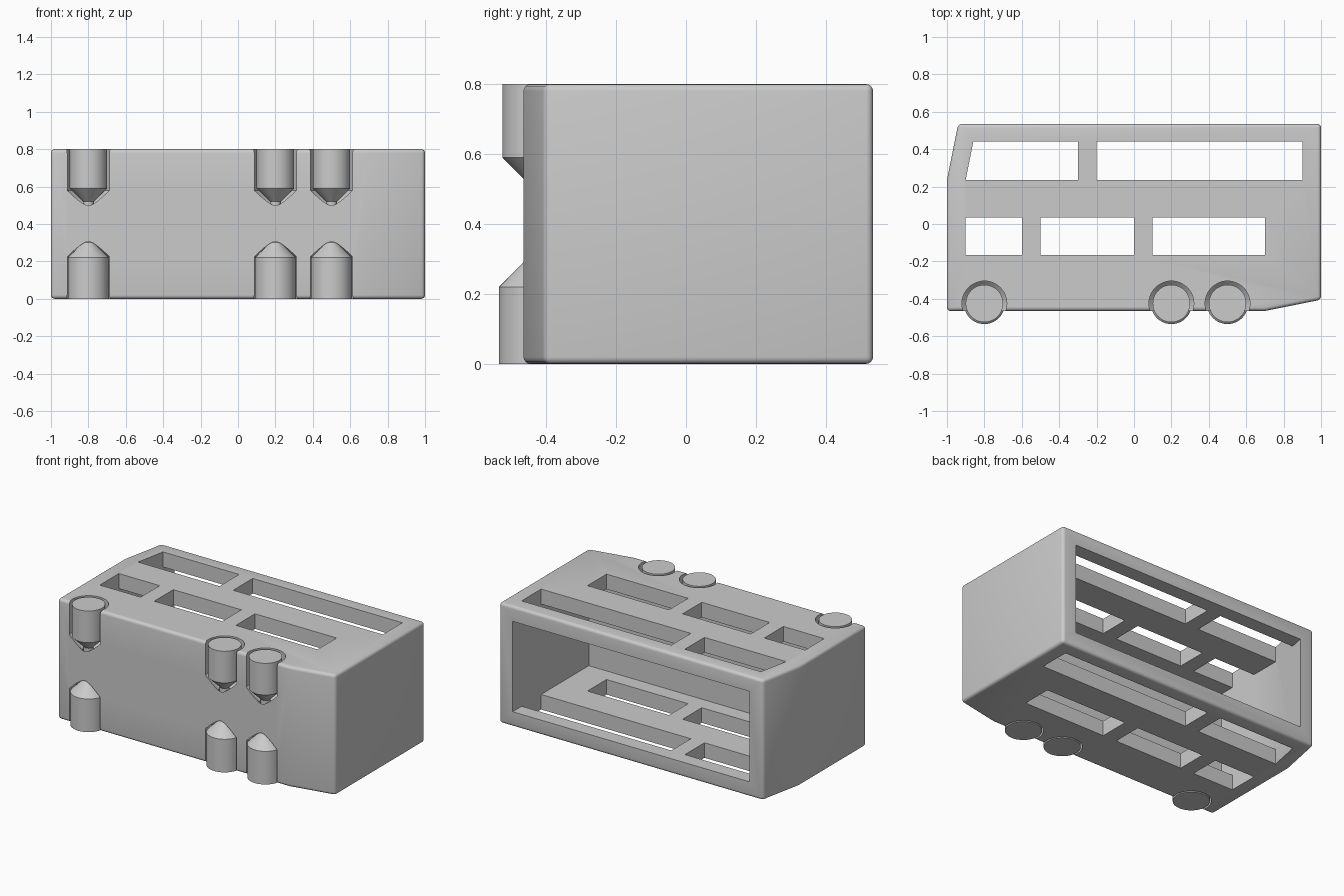
import bpy, bmesh, math

default = bpy.data.objects.get("Cube")
if default:
    bpy.data.objects.remove(default, do_unlink=True)

grey = bpy.data.materials.new("plain grey")
grey.use_nodes = True
COLOUR = (0.6, 0.6, 0.6, 1)
grey.diffuse_color = COLOUR
grey.node_tree.nodes["Principled BSDF"].inputs["Base Color"].default_value = COLOUR


def finish(name, bm):
    bmesh.ops.recalc_face_normals(bm, faces=bm.faces)
    mesh = bpy.data.meshes.new(name)
    bm.to_mesh(mesh)
    bm.free()
    mesh.materials.append(grey)
    obj = bpy.data.objects.new(name, mesh)
    bpy.context.collection.objects.link(obj)
    return obj


def prism(name, outline, low, high):
    """Extrude an xy outline from low to high in z."""
    bm = bmesh.new()
    face = bm.faces.new([bm.verts.new((x, y, low)) for x, y in outline])
    top = bmesh.ops.extrude_face_region(bm, geom=[face])["geom"]
    verts = [v for v in top if isinstance(v, bmesh.types.BMVert)]
    bmesh.ops.translate(bm, verts=verts, vec=(0, 0, high - low))
    return finish(name, bm)


def lathe(name, x, y, profile, sides=48):
    """Turn a (radius, z) profile around an upright axis, with flat caps."""
    bm = bmesh.new()
    rings = []
    for r, z in profile:
        rings.append([bm.verts.new((x + r * math.cos(a), y + r * math.sin(a), z))
                      for a in (math.tau * i / sides for i in range(sides))])
    for lower, upper in zip(rings, rings[1:]):
        for i in range(sides):
            j = (i + 1) % sides
            bm.faces.new((lower[i], lower[j], upper[j], upper[i]))
    bm.faces.new(rings[0])
    bm.faces.new(rings[-1])
    return finish(name, bm)


def activate(obj):
    bpy.ops.object.select_all(action="DESELECT")
    obj.select_set(True)
    bpy.context.view_layer.objects.active = obj


def smooth(obj, degrees):
    activate(obj)
    bpy.ops.object.shade_smooth_by_angle(angle=math.radians(degrees))


def cut(target, cutter):
    cutter.hide_render = True
    activate(target)
    mod = target.modifiers.new("cut", "BOOLEAN")
    mod.operation = "DIFFERENCE"
    mod.solver = "EXACT"
    mod.object = cutter
    bpy.ops.object.modifier_apply(modifier=mod.name)
    bpy.data.objects.remove(cutter, do_unlink=True)


# Bus shell lying on its side, with softened edges
HEIGHT = 0.8
body = prism("bus_body", [(-1, -0.465), (0.7, -0.465), (1, -0.405), (1, 0.535),
                          (-0.94, 0.535), (-1, 0.235)], 0, HEIGHT)
activate(body)
bevel = body.modifiers.new("soft edges", "BEVEL")
bevel.width = 0.02
bevel.segments = 4
bevel.limit_method = "ANGLE"
bevel.angle_limit = math.radians(20)
bpy.ops.object.modifier_apply(modifier=bevel.name)

# Hollow interior, open through the roof
cut(body, prism("interior_cutter", [(-0.9, -0.265), (0.9, -0.265), (0.9, 0.635),
                                    (-0.82, 0.635), (-0.9, 0.235)], 0.1, 0.7))

# Windows through both sides
low, mid, sill, head = -0.165, 0.035, 0.235, 0.44
windows = [[(a, low), (b, low), (b, mid), (a, mid)]
           for a, b in ((-0.9, -0.6), (-0.5, 0), (0.1, 0.7))]
windows.append([(-0.2, sill), (0.9, sill), (0.9, head), (-0.2, head)])
windows.append([(-0.9, sill), (-0.3, sill), (-0.3, head), (-0.859, head)])
for outline in windows:
    cut(body, prism("window_cutter", outline, -0.1, HEIGHT + 0.1))

# Wheel pairs on tapered axles, each in a matching well
AXLE_Y = -0.425
WELL = [(0.12, -0.1), (0.12, 0.225), (0.037, 0.308), (0.037, 0.497),
        (0.12, 0.58), (0.12, HEIGHT + 0.1)]
WHEELS = [(0.11, 0), (0.11, 0.22), (0.03, 0.3), (0.03, 0.52),
          (0.1, 0.59), (0.1, HEIGHT)]
for label, x in (("front", -0.8), ("middle", 0.2), ("rear", 0.5)):
    cut(body, lathe("well_cutter", x, AXLE_Y, WELL))
    smooth(lathe(label + "_wheels_and_axle", x, AXLE_Y, WHEELS), 30)

smooth(body, 30)
